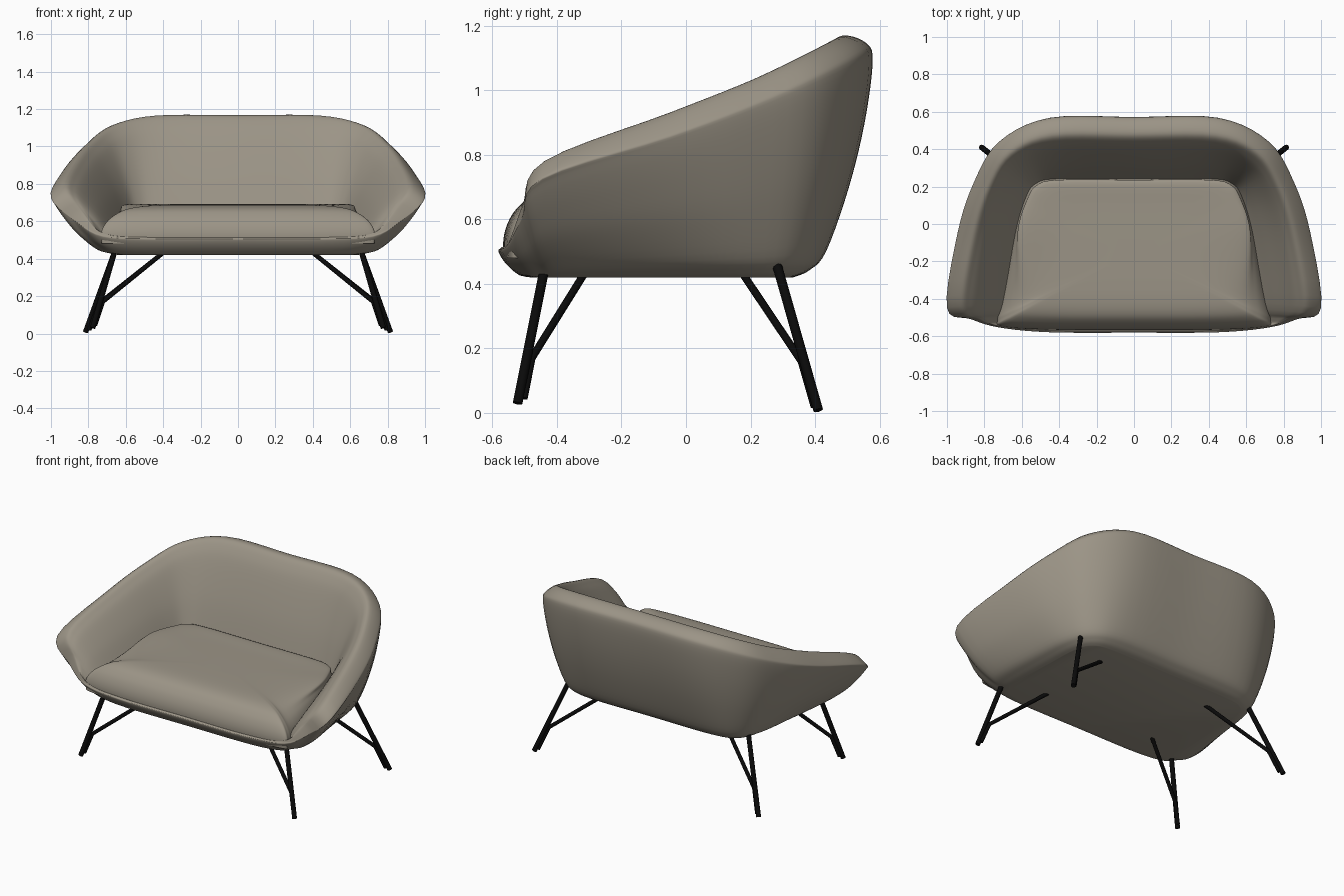
import bpy
import bmesh
from mathutils import Vector

default_cube = bpy.data.objects.get("Cube")
if default_cube:
    bpy.data.objects.remove(default_cube, do_unlink=True)


def make_material(name, colour, roughness):
    material = bpy.data.materials.new(name)
    material.use_nodes = True
    material.diffuse_color = (*colour, 1)
    shader = material.node_tree.nodes["Principled BSDF"]
    shader.inputs["Base Color"].default_value = (*colour, 1)
    shader.inputs["Roughness"].default_value = roughness
    return material


fabric = make_material("taupe fabric", (0.33, 0.297, 0.24), 0.9)
metal = make_material("black metal", (0.003, 0.003, 0.003), 0.6)


def catmull(a, b, c, d, t):
    """Point on the smooth curve between b and c."""
    return 0.5 * (2 * b + (c - a) * t + (2 * a - 5 * b + 4 * c - d) * t ** 2
                  + (3 * b - a - 3 * c + d) * t ** 3)


def smooth_loop(points, steps):
    """Smooth closed loop through the points."""
    n = len(points)
    return [catmull(points[i - 1], points[i], points[(i + 1) % n], points[(i + 2) % n], k / steps)
            for i in range(n) for k in range(steps)]


def smooth_line(points, steps):
    """Smooth open line through the points."""
    padded = [points[0]] + points + [points[-1]]
    line = [catmull(*padded[i:i + 4], k / steps)
            for i in range(len(points) - 1) for k in range(steps)]
    return line + [points[-1]]


def mirrored(half):
    """Close a half outline, front centre to back centre, across x."""
    return half + [Vector((-p.x, p.y, p.z)) for p in reversed(half[1:-1])]


def loft(name, sections, material, along=5, across=5):
    """Skin sections that run around the seat, then cap both end rings."""
    rings = [smooth_loop(mirrored(list(ring)), along) for ring in zip(*sections)]
    columns = [smooth_line(list(column), across) for column in zip(*rings)]
    bm = bmesh.new()
    grid = [[bm.verts.new(p) for p in column] for column in columns]
    for i, column in enumerate(grid):
        after = grid[(i + 1) % len(grid)]
        for j in range(len(column) - 1):
            bm.faces.new((column[j], after[j], after[j + 1], column[j + 1]))
    bm.faces.new([column[0] for column in grid])
    bm.faces.new([column[-1] for column in grid])
    bmesh.ops.recalc_face_normals(bm, faces=bm.faces)
    mesh = bpy.data.meshes.new(name)
    bm.to_mesh(mesh)
    bm.free()
    mesh.materials.append(material)
    obj = bpy.data.objects.new(name, mesh)
    bpy.context.collection.objects.link(obj)
    bpy.ops.object.select_all(action="DESELECT")
    obj.select_set(True)
    bpy.context.view_layer.objects.active = obj
    bpy.ops.object.shade_smooth_by_angle(angle=0.9)
    return obj


# Guide outlines on the left half: front centre, arm tip, arm, corner, back centre
rim = [Vector(p) for p in (
    (0, -.575, .51), (.45, -.573, .51), (.72, -.55, .525), (.87, -.508, .61), (.995, -.445, .735),
    (.935, -.05, .87), (.845, .22, .975), (.71, .43, 1.075), (.45, .548, 1.14), (0, .552, 1.145))]
floor = [Vector((x, y, .42)) for x, y in (
    (0, -.48), (.42, -.48), (.58, -.46), (.62, -.42), (.64, -.34),
    (.63, -.05), (.62, .19), (.57, .3), (.43, .33), (0, .33))]
seat = [Vector(p) for p in (
    (0, -.558, .49), (.45, -.556, .49), (.69, -.54, .49), (.715, -.505, .51), (.70, -.42, .57),
    (.63, -.05, .62), (.575, .14, .62), (.52, .215, .62), (.4, .24, .62), (0, .24, .62))]
bulge = (.8, .8, .5, .2, .2, .4, .65, .9, 1, 1)
lift = (.004, .004, .008, .03, .045, .06, .055, .04, .025, .022)

# Outer wall as (straight run, bulged run, rise) and inner wall as (run, drop)
outer_wall = ((.12, .22, .03), (.32, .45, .11), (.6, .76, .38), (.8, .98, .66), (.96, 1.09, .92))
inner_wall = ((.39, .08), (.55, .25), (.8, .62), (1, 1))


def blend(a, b, run, rise):
    """Move from a to b with separate horizontal and vertical fractions."""
    flat = a.lerp(b, run)
    return Vector((flat.x, flat.y, a.z + (b.z - a.z) * rise))


# Upholstered shell: underside, outer wall, rolled rim and inner wall
shell_sections = []
for low, edge, inner, swell, height in zip(floor, rim, seat, bulge, lift):
    section = [low]
    for straight, round_run, rise in outer_wall:
        section.append(blend(low, edge, straight + (round_run - straight) * swell, rise))
    section.append(edge)
    crown = edge.lerp(inner, .23)
    crown.z = edge.z + height
    section.append(crown)
    for run, drop in inner_wall:
        point = blend(edge, inner, run, 0)
        point.z = crown.z + (inner.z - crown.z) * drop
        section.append(point)
    shell_sections.append(section)
loft("shell", shell_sections, fabric)

# Seat cushion: soft front edge, squarer against the back
cushion_profile = ((1, .48), (1.005, .535), (.975, .585), (.91, .63), (.8, .667), (.6, .685), (.2, .69))
pivot = Vector((0, -.15, 0))
cushion_sections = []
for point in seat:
    softness = 1 if point.y < -.3 else .35
    section = []
    for scale, z in cushion_profile:
        size = 1.025 - (1.01 - scale) * (softness if scale > .7 else 1)
        place = pivot + (point - pivot) * size
        place.z = z if softness == 1 else min(z + .03, .69)
        section.append(place)
    cushion_sections.append(section)
loft("seat_cushion", cushion_sections, fabric)


def rod(name, points, radius):
    """Round metal rod along straight runs."""
    curve = bpy.data.curves.new(name, "CURVE")
    curve.dimensions = "3D"
    curve.bevel_depth = radius
    curve.bevel_resolution = 3
    curve.use_fill_caps = True
    spline = curve.splines.new("POLY")
    spline.points.add(len(points) - 1)
    for target, p in zip(spline.points, points):
        target.co = (*p, 1)
    curve.materials.append(metal)
    bpy.context.collection.objects.link(bpy.data.objects.new(name, curve))


# Splayed legs, each with a bent brace lying against it
legs = {
    "front": (((.645, -.43, .49), (.777, -.522, .03)),
              ((.39, -.31, .44), (.722, -.478, .17), (.764, -.503, .045))),
    "rear": (((.64, .273, .49), (.815, .41, .008)),
             ((.39, .17, .44), (.745, .358, .16), (.795, .398, .02))),
}
for side, sign in (("left", 1), ("right", -1)):
    for end, (leg, brace) in legs.items():
        rod(f"{end}_{side}_leg", [(sign * x, y, z) for x, y, z in leg], .015)
        rod(f"{end}_{side}_brace", [(sign * x, y, z) for x, y, z in brace], .012)
